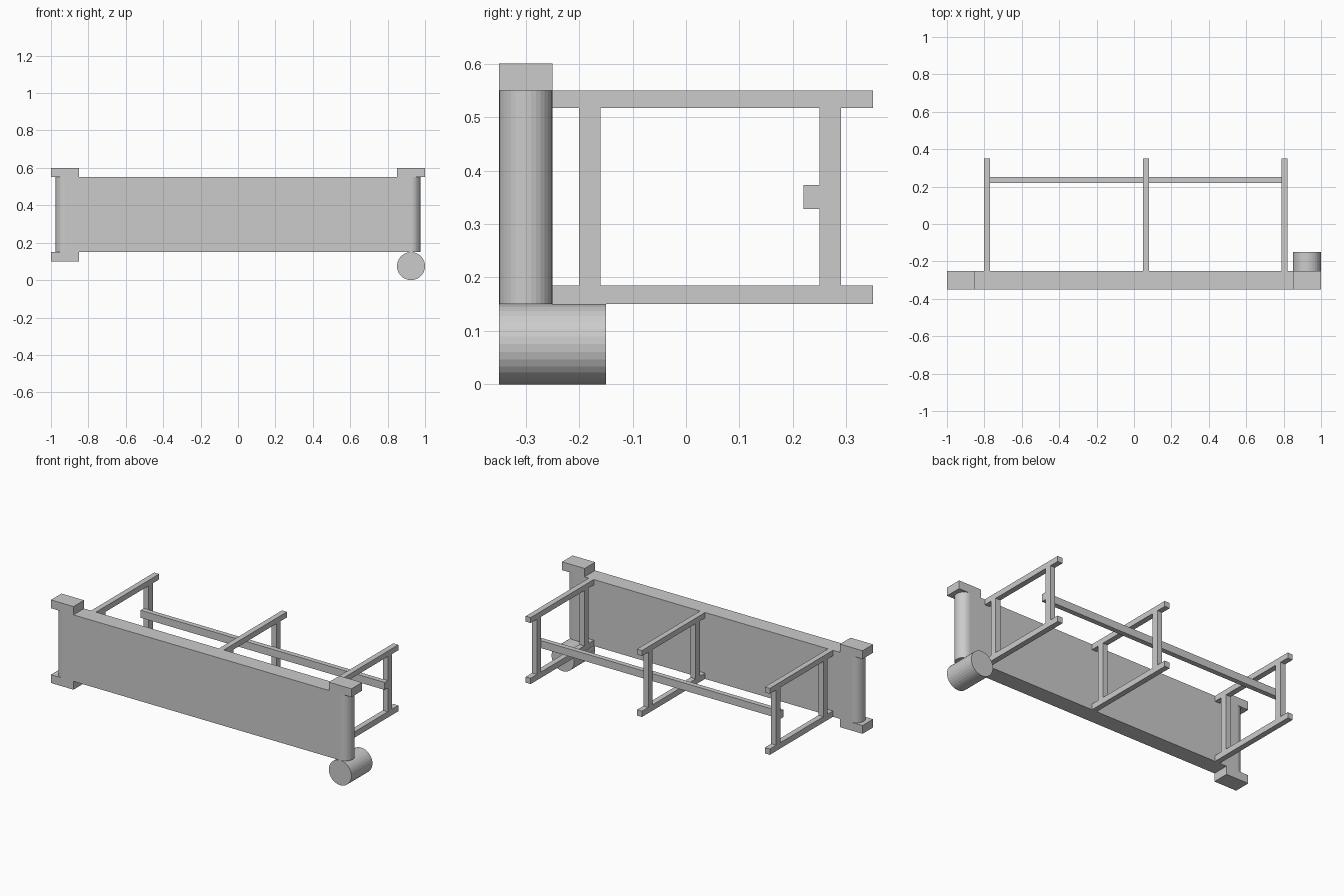
import bpy, math

if "Cube" in bpy.data.objects:
    bpy.data.objects.remove(bpy.data.objects["Cube"])


def box(name, x, y, z):
    """Box from (min, max) ranges."""
    bpy.ops.mesh.primitive_cube_add(size=1, location=[(a + b) / 2 for a, b in (x, y, z)])
    o = bpy.context.object
    o.name = name
    o.scale = [b - a for a, b in (x, y, z)]
    bpy.ops.object.transform_apply(location=False, rotation=False, scale=True)
    return o


def cylinder(name, radius, depth, location, rotation=(0, 0, 0)):
    bpy.ops.mesh.primitive_cylinder_add(vertices=32, radius=radius, depth=depth,
                                        location=location, rotation=rotation)
    bpy.context.object.name = name


FRONT = (-0.35, -0.25)

# Front board with a round post at each end
box("front_board", (-0.925, 0.925), FRONT, (0.15, 0.55))
for side, s in (("left", -1), ("right", 1)):
    cylinder(side + "_post", 0.05, 0.4, (s * 0.925, -0.3, 0.35))
    box(side + "_top_cap", (s * 0.925 - 0.075, s * 0.925 + 0.075), FRONT, (0.55, 0.6))

# Square foot on the left, round drum foot on the right
box("left_foot", (-1, -0.85), FRONT, (0.1, 0.15))
cylinder("right_drum_foot", 0.075, 0.2, (0.925, -0.25, 0.075), (math.pi / 2, 0, 0))

# Three support frames behind the board
for name, x0 in (("left", -0.803), ("middle", 0.048), ("right", 0.789)):
    x = (x0, x0 + 0.033)
    box(name + "_frame_top_rail", x, (-0.25, 0.35), (0.517, 0.55))
    box(name + "_frame_bottom_rail", x, (-0.25, 0.35), (0.15, 0.185))
    box(name + "_frame_front_upright", x, (-0.2, -0.16), (0.185, 0.517))
    box(name + "_frame_back_upright", x, (0.25, 0.29), (0.185, 0.517))

# Long bar joining the back uprights
box("back_crossbar", (-0.803, 0.822), (0.22, 0.25), (0.328, 0.373))
